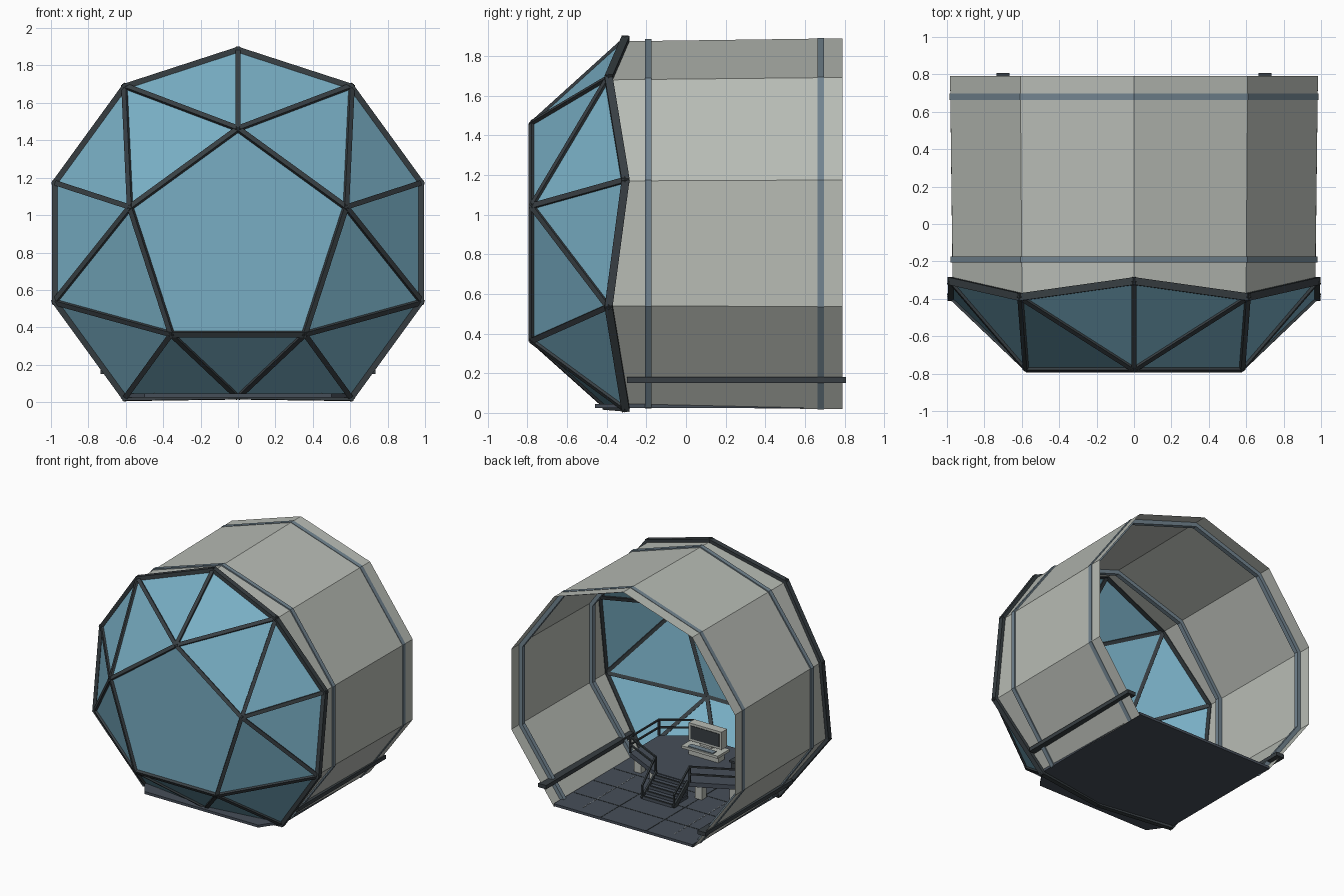
import bpy, bmesh, math
from mathutils import Vector, Matrix

if "Cube" in bpy.data.objects:
    bpy.data.objects.remove(bpy.data.objects["Cube"])


def material(name, rgb):
    m = bpy.data.materials.new(name)
    m.use_nodes = True
    col = [((c / 255 + 0.055) / 1.055) ** 2.4 for c in rgb] + [1]
    m.diffuse_color = col
    m.node_tree.nodes["Principled BSDF"].inputs["Base Color"].default_value = col
    return m


HULL = material("pale grey panel", (184, 188, 181))
GLASS = material("blue glass", (120, 174, 196))
FRAME = material("dark frame", (56, 63, 67))
RIB = material("blue grey rib", (114, 132, 144))
DECK = material("slate deck", (70, 78, 89))
LINE = material("light marking", (150, 156, 158))

CZ = 0.855  # height of the hull axis
BACK = 0.79


def finish(name, bm, mat):
    bmesh.ops.recalc_face_normals(bm, faces=bm.faces)
    mesh = bpy.data.meshes.new(name)
    bm.to_mesh(mesh)
    bm.free()
    mesh.materials.append(mat)
    ob = bpy.data.objects.new(name, mesh)
    bpy.context.scene.collection.objects.link(ob)
    return ob


def add_box(bm, lo, hi):
    lo, hi = Vector(lo), Vector(hi)
    mat = Matrix.Translation((lo + hi) / 2) @ Matrix.Diagonal((*(hi - lo), 1))
    bmesh.ops.create_cube(bm, size=1, matrix=mat)


def add_beam(bm, a, b, width, depth, up=(0, 0, 1)):
    a, b = Vector(a), Vector(b)
    along = (b - a).normalized()
    side = along.cross(Vector(up))
    side = side.normalized() if side.length > 0.01 else Vector((1, 0, 0))
    rise = side.cross(along)
    rot = Matrix((along, side, rise)).transposed().to_4x4()
    size = Matrix.Diagonal(((b - a).length + width * 0.5, width, depth, 1))
    bmesh.ops.create_cube(bm, size=1, matrix=Matrix.Translation((a + b) / 2) @ rot @ size)


def boxes(name, mat, pairs):
    bm = bmesh.new()
    for lo, hi in pairs:
        add_box(bm, lo, hi)
    return finish(name, bm, mat)


def prism(name, mat, outline, z0, z1):
    bm = bmesh.new()
    face = bm.faces.new([bm.verts.new((x, y, z0)) for x, y in outline])
    ext = bmesh.ops.extrude_face_region(bm, geom=[face])
    for v in ext["geom"]:
        if isinstance(v, bmesh.types.BMVert):
            v.co.z = z1
    return finish(name, bm, mat)


def mirrored(points):
    return points + [(-x, y) for x, y in reversed(points)]


def polar(step, radius, y):
    a = math.radians(36 * step)
    return Vector((radius * math.sin(a), y, CZ + radius * math.cos(a)))


def rim_y(step):
    return -0.39 if step % 2 else -0.305


# Faceted window: an inner pentagon joined to a zigzag ten-point rim
rim = [polar(i, 1.03, rim_y(i)) for i in range(10)]
rim[5] = Vector((0, -0.40, 0.03))
pane = [polar(2 * k, 0.605, -0.775) for k in range(5)]

bm = bmesh.new()
rv = [bm.verts.new(p) for p in rim]
pv = [bm.verts.new(p) for p in pane]
bm.faces.new(pv)
for k in range(5):
    bm.faces.new((pv[k], rv[2 * k - 1], rv[2 * k]))
    bm.faces.new((pv[k], rv[2 * k], rv[2 * k + 1]))
    bm.faces.new((pv[k], rv[2 * k + 1], pv[(k + 1) % 5]))
finish("window_glass", bm, GLASS)

# Window bars and the heavier rim
core = Vector((0, 0.1, CZ))
bm = bmesh.new()
for k in range(5):
    ends = [pane[(k + 1) % 5]] + [rim[(2 * k + d) % 10] for d in (-1, 0, 1)]
    for end in ends:
        add_beam(bm, pane[k], end, 0.028, 0.026, (pane[k] + end) / 2 - core)
finish("window_bars", bm, FRAME)
bm = bmesh.new()
for i in range(10):
    a, b = rim[i], rim[(i + 1) % 10]
    add_beam(bm, a, b, 0.04, 0.03, (a + b) / 2 - Vector((0, -0.35, CZ)))
finish("window_rim", bm, FRAME)

# Hull shell: the ten-sided tube left open at the floor and back
STEPS = range(-4, 5)
bm = bmesh.new()
front = [bm.verts.new(polar(i, 1.019, rim_y(i))) for i in STEPS]
back = [bm.verts.new(polar(i, 1.034, BACK)) for i in STEPS]
for i in range(8):
    bm.faces.new((front[i], front[i + 1], back[i + 1], back[i]))
finish("hull_shell", bm, HULL)


# Ribs wrapped round the hull
def rib(name, y, outer, inner):
    bm = bmesh.new()
    rings = [[bm.verts.new(polar(i, r, y + d)) for r, d in
              ((outer, -0.017), (outer, 0.017), (inner, 0.017), (inner, -0.017))]
             for i in STEPS]
    for p, q in zip(rings, rings[1:]):
        for j in range(4):
            bm.faces.new((p[j], p[j - 1], q[j - 1], q[j]))
    bm.faces.new(rings[0])
    bm.faces.new(rings[-1])
    finish(name, bm, RIB)


rib("front_rib", -0.19, 1.031, 0.99)
rib("back_rib", 0.68, 1.036, 1.0)

# Side rails running through the lower hull panels
for side, label in ((1, "left"), (-1, "right")):
    bm = bmesh.new()
    add_beam(bm, (side * 0.70, -0.28, 0.165), (side * 0.70, BACK, 0.165), 0.07, 0.03)
    finish(label + "_side_rail", bm, FRAME)

# Floor slab with seams and markings
prism("floor", DECK, mirrored([(0.61, BACK), (0.61, -0.3), (0.5, -0.46)]), 0.025, 0.045)
seams = [((x - 0.004, -0.3, 0.044), (x + 0.004, BACK, 0.047)) for x in (-0.2, 0.2)]
seams += [((-0.6, y - 0.004, 0.044), (0.6, y + 0.004, 0.047)) for y in (0.05, 0.3, 0.55)]
boxes("floor_seams", FRAME, seams)
boxes("floor_markings", LINE, [((s * 0.4 - 0.003, 0.08 + 0.06 * n, 0.044),
                                (s * 0.4 + 0.003, 0.12 + 0.06 * n, 0.047))
                               for s in (-1, 1) for n in range(11)])

# Raised deck on pale pillars
TOP = 0.18
edge = [(0.15, 0.17), (0.49, 0.0), (0.49, -0.36), (0.28, -0.5)]
prism("raised_deck", DECK, mirrored(edge), TOP - 0.035, TOP)
boxes("deck_pillars", HULL, [((s * x - 0.03, y - 0.03, 0.04), (s * x + 0.03, y + 0.03, TOP - 0.03))
                             for s in (-1, 1) for x, y in ((0.42, -0.02), (0.2, 0.1), (0.42, -0.33))])

# Stairs up to the deck
COUNT = 5
RUN, RISE = 0.19 / COUNT, (TOP - 0.045) / COUNT
boxes("stairs", DECK, [((-0.13, 0.16, 0.045 + RISE * n),
                        (0.13, 0.36 - RUN * n, 0.045 + RISE * (n + 1) - 0.006))
                       for n in range(COUNT)])
boxes("stair_nosings", FRAME, [((-0.13, 0.35 - RUN * n, 0.045 + RISE * (n + 1) - 0.007),
                                (0.13, 0.364 - RUN * n, 0.045 + RISE * (n + 1)))
                               for n in range(COUNT)])

# Handrails along the deck edge and stairs
bm = bmesh.new()
for s in (-1, 1):
    path = [Vector((s * x, y, TOP)) for x, y in edge]
    for p in path:
        add_box(bm, p - Vector((0.007, 0.007, 0)), p + Vector((0.007, 0.007, 0.125)))
    for p, q in zip(path, path[1:]):
        for h in (0.065, 0.125):
            lift = Vector((0, 0, h))
            add_beam(bm, p + lift, q + lift, 0.012, 0.012)
    foot = Vector((s * 0.14, 0.35, 0.045))
    add_box(bm, foot - Vector((0.006, 0.006, 0)), foot + Vector((0.006, 0.006, 0.1)))
    add_beam(bm, foot + Vector((0, 0, 0.1)), path[0] + Vector((0, 0, 0.125)), 0.012, 0.012)
    add_beam(bm, foot, (s * 0.14, 0.17, TOP), 0.014, 0.04)
finish("handrails", bm, FRAME)

# Control desk with monitor and keyboard
boxes("control_desk", HULL, [((-0.13, -0.3, TOP), (0.13, -0.22, TOP + 0.06)),
                             ((-0.16, -0.32, TOP + 0.06), (0.16, -0.17, TOP + 0.08)),
                             ((-0.05, -0.29, TOP + 0.08), (0.05, -0.25, TOP + 0.1)),
                             ((-0.145, -0.31, TOP + 0.1), (0.145, -0.24, TOP + 0.24))])
boxes("monitor_screen", FRAME, [((-0.125, -0.241, TOP + 0.118), (0.125, -0.236, TOP + 0.222))])
boxes("keyboard", RIB, [((-0.11, -0.225, TOP + 0.078), (0.11, -0.18, TOP + 0.087))])

# Seat beside the desk
boxes("seat", FRAME, [((-0.34, -0.25, TOP), (-0.27, -0.18, TOP + 0.06)),
                      ((-0.35, -0.26, TOP + 0.06), (-0.26, -0.17, TOP + 0.075)),
                      ((-0.35, -0.27, TOP + 0.06), (-0.26, -0.25, TOP + 0.16))])
